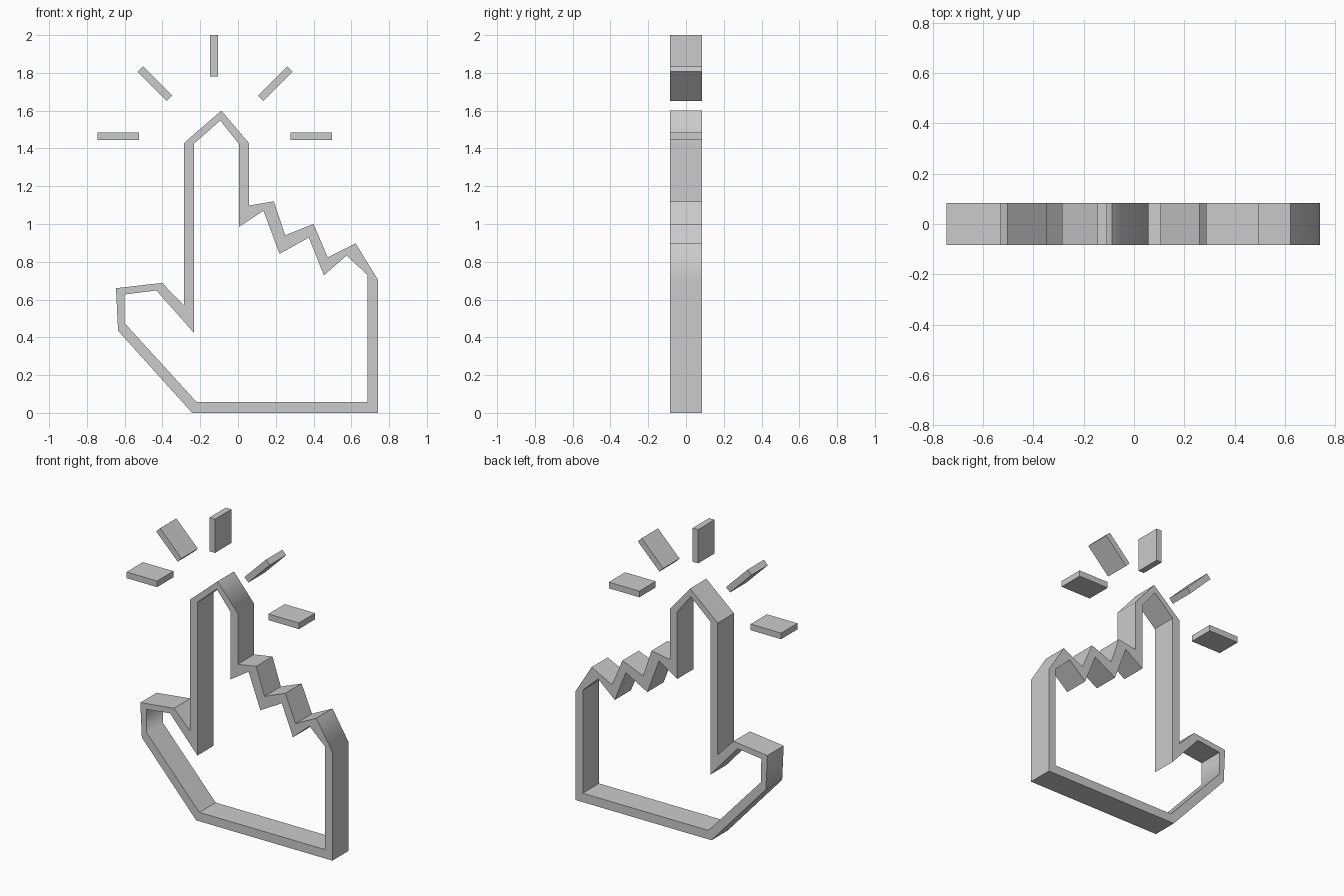
import bpy, bmesh, math

cube = bpy.data.objects.get("Cube")
if cube:
    bpy.data.objects.remove(cube, do_unlink=True)

HALF_DEPTH = 0.084

grey = bpy.data.materials.new("light grey")
grey.use_nodes = True
colour = (0.6, 0.6, 0.6, 1)
grey.diffuse_color = colour
grey.node_tree.nodes["Principled BSDF"].inputs["Base Color"].default_value = colour


def finish(name, bm):
    bmesh.ops.recalc_face_normals(bm, faces=bm.faces)
    mesh = bpy.data.meshes.new(name)
    bm.to_mesh(mesh)
    bm.free()
    mesh.materials.append(grey)
    obj = bpy.data.objects.new(name, mesh)
    bpy.context.collection.objects.link(obj)
    return obj


# Hand outline: matching outer and inner corners, anticlockwise from the wrist
outer = [(-0.243, 0), (0.74, 0), (0.74, 0.706), (0.623, 0.897), (0.475, 0.823),
         (0.4, 1.0), (0.25, 0.94), (0.19, 1.12), (0.058, 1.098), (0.058, 1.428),
         (-0.088, 1.6), (-0.287, 1.428), (-0.287, 0.57), (-0.402, 0.688),
         (-0.646, 0.66), (-0.635, 0.435)]
inner = [(-0.22, 0.058), (0.686, 0.058), (0.686, 0.73), (0.575, 0.833), (0.455, 0.728),
         (0.375, 0.928), (0.22, 0.842), (0.135, 1.07), (0.005, 0.985), (0.005, 1.424),
         (-0.094, 1.548), (-0.234, 1.424), (-0.234, 0.425), (-0.432, 0.648),
         (-0.602, 0.627), (-0.6, 0.475)]

bm = bmesh.new()
loops = [[bm.verts.new((x, y, z)) for x, z in ring]
         for ring, y in ((outer, -HALF_DEPTH), (inner, -HALF_DEPTH),
                         (inner, HALF_DEPTH), (outer, HALF_DEPTH))]
count = len(outer)
for a, b in zip(loops, loops[1:] + loops[:1]):
    for i in range(count):
        j = (i + 1) % count
        bm.faces.new((a[i], a[j], b[j], b[i]))
hand = finish("pointing_hand_outline", bm)

# Soften only the gentle bends, letting the long walls stay flat
bpy.ops.object.select_all(action="DESELECT")
hand.select_set(True)
bpy.context.view_layer.objects.active = hand
bpy.ops.object.shade_smooth_by_angle(angle=math.radians(45))
weighted = hand.modifiers.new("flat walls", "WEIGHTED_NORMAL")
weighted.weight = 100
weighted.keep_sharp = True

# Click rays fanned around the fingertip
rays = [("left_ray", 0.388, 1.465, 0), ("upper_left_ray", 0.197, 1.743, 45),
        ("top_ray", -0.127, 1.89, 90), ("upper_right_ray", -0.44, 1.743, 135),
        ("right_ray", -0.635, 1.465, 180)]
for name, x, z, angle in rays:
    bm = bmesh.new()
    bmesh.ops.create_cube(bm, size=1)
    bmesh.ops.scale(bm, vec=(0.22, 2 * HALF_DEPTH, 0.04), verts=bm.verts)
    ray = finish(name, bm)
    ray.location = (x, 0, z)
    ray.rotation_euler.y = -math.radians(angle)
